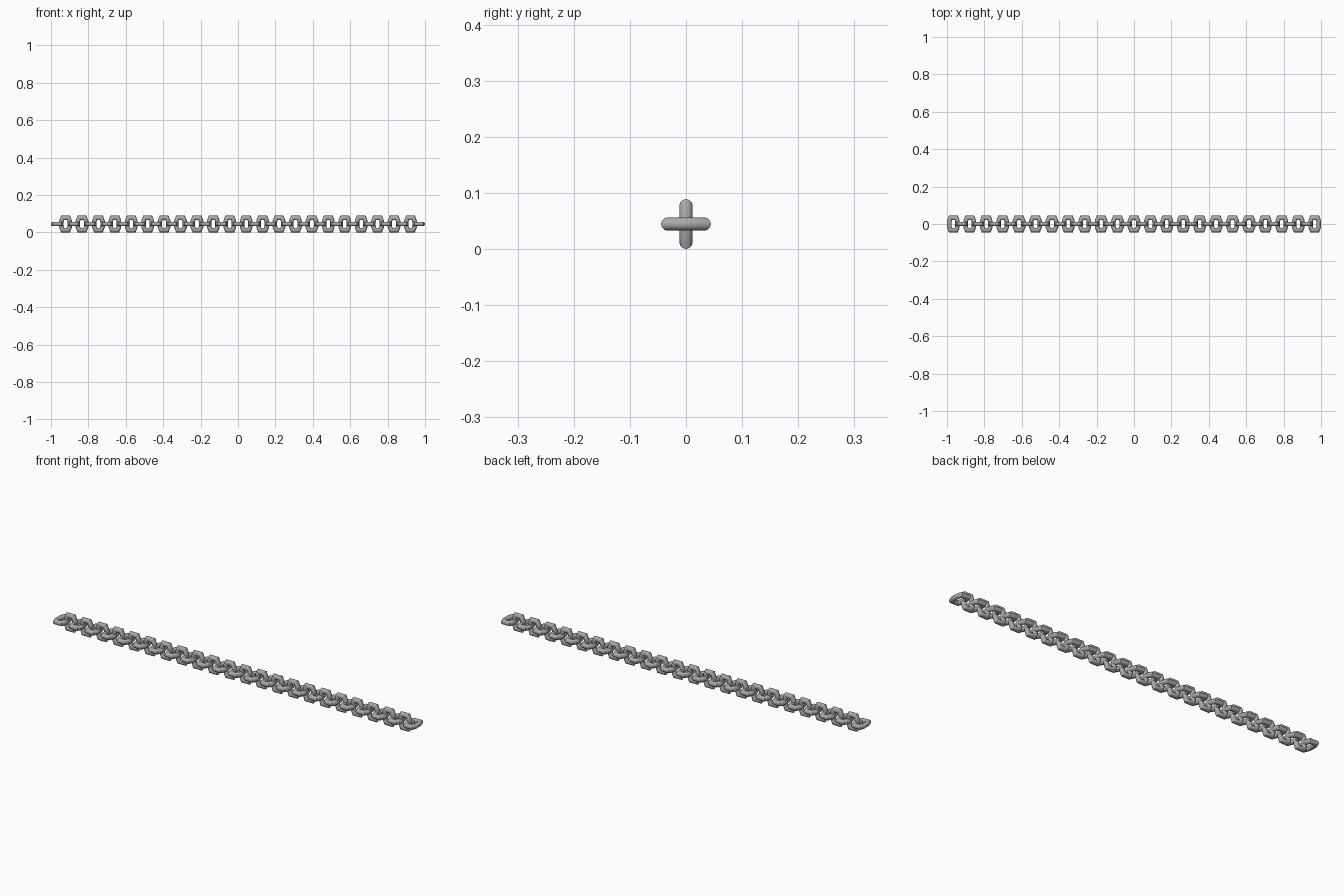
import bpy, bmesh
from math import sin, cos, pi
from mathutils import Vector

if "Cube" in bpy.data.objects:
    bpy.data.objects.remove(bpy.data.objects["Cube"])

TUBE, SIDES = 0.012, 12
PITCH, COUNT = 0.0439, 45
HEIGHT = 0.0445

# octagonal centre line of one link, in the XY plane
quarter = [(0.022, 0.016), (0.0155, 0.0325)]
path = [Vector((x, y, 0)) for x, y in quarter]
path += [Vector((-p.x, p.y, 0)) for p in reversed(path)]
path += [Vector((-p.x, -p.y, 0)) for p in path]

# dark steel
steel = bpy.data.materials.new("dark_steel")
steel.diffuse_color = (0.4, 0.4, 0.4, 1)
steel.use_nodes = True
steel.node_tree.nodes["Principled BSDF"].inputs["Base Color"].default_value = steel.diffuse_color


def link_mesh():
    """Sweep a round section along the closed path with mitred corners."""
    bm = bmesh.new()
    n = len(path)
    rings = []
    for i, p in enumerate(path):
        d0 = (p - path[i - 1]).normalized()
        d1 = (path[(i + 1) % n] - p).normalized()
        t = (d0 + d1).normalized()
        out = Vector((t.y, -t.x, 0)) / max(t.dot(d0), 0.5)
        rings.append([bm.verts.new(p + out * TUBE * cos(a) + Vector((0, 0, TUBE * sin(a))))
                      for a in (2 * pi * k / SIDES for k in range(SIDES))])
    for i in range(n):
        a, b = rings[i], rings[(i + 1) % n]
        for k in range(SIDES):
            m = (k + 1) % SIDES
            bm.faces.new((a[k], a[m], b[m], b[k]))
    bmesh.ops.recalc_face_normals(bm, faces=bm.faces)
    me = bpy.data.meshes.new("chain_link")
    bm.to_mesh(me)
    bm.free()
    me.materials.append(steel)
    return me


# chain of alternating flat and upright links
mesh = link_mesh()
for i in range(COUNT):
    name = "upright_link" if i % 2 else "flat_link"
    ob = bpy.data.objects.new(f"{name}_{i:02d}", mesh)
    ob.location = ((i - (COUNT - 1) / 2) * PITCH, 0, HEIGHT)
    ob.rotation_euler.x = pi / 2 if i % 2 else 0
    bpy.context.collection.objects.link(ob)

# smooth around the tube, crisp at the link corners
first = bpy.data.objects["flat_link_00"]
bpy.context.view_layer.objects.active = first
first.select_set(True)
bpy.ops.object.shade_smooth_by_angle(angle=0.6)
